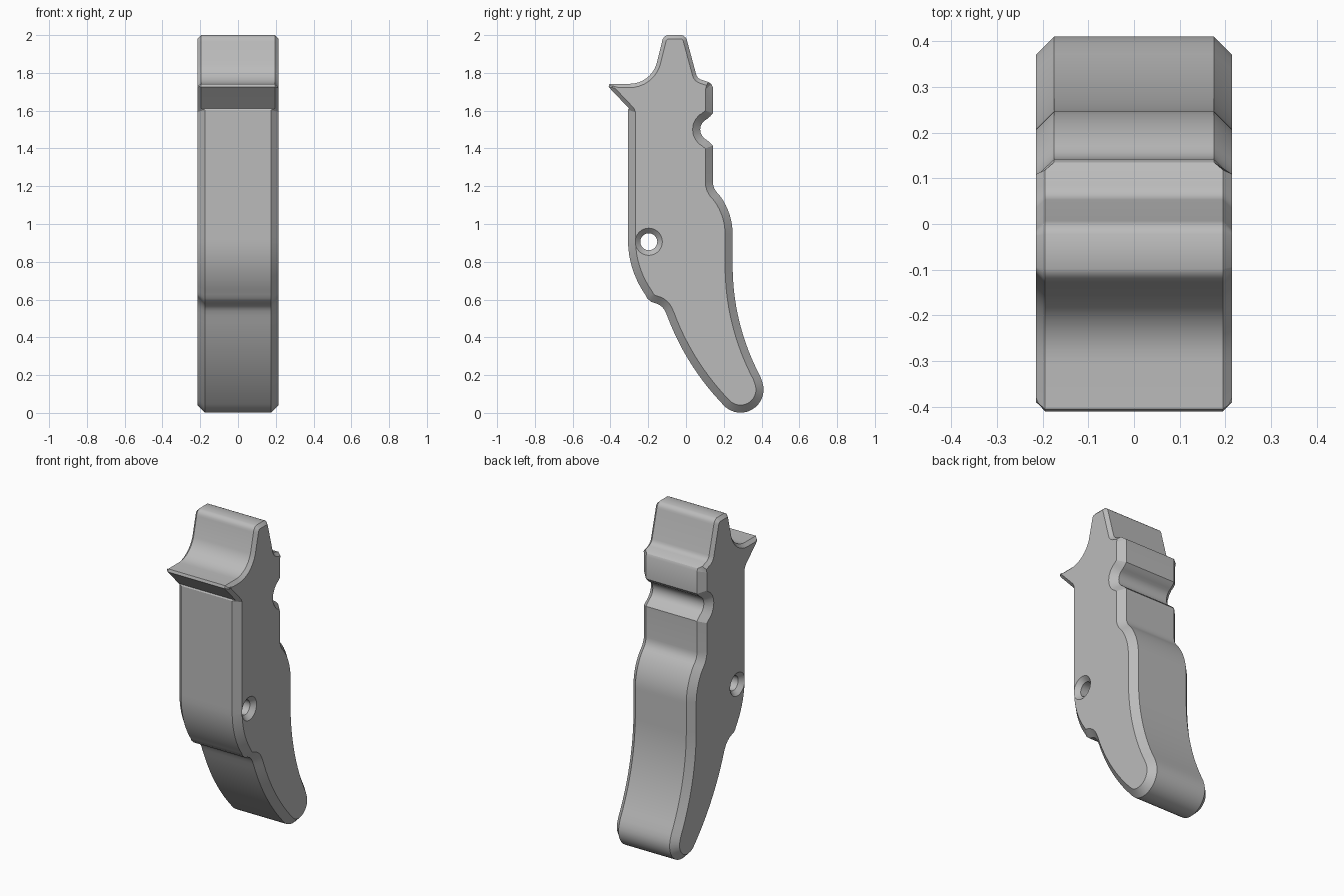
import bpy, bmesh, math
from mathutils import Vector

HALF = 0.215          # half of the plate thickness
FINE, WIDE = 0.02, 0.04   # chamfer sizes

old = bpy.data.objects.get("Cube")
if old:
    bpy.data.objects.remove(old)

grey = bpy.data.materials.new("light grey")
grey.use_nodes = True
grey.diffuse_color = (0.5, 0.5, 0.5, 1)
grey.node_tree.nodes["Principled BSDF"].inputs["Base Color"].default_value = (0.5, 0.5, 0.5, 1)


def arc(a, b, c, steps=8):
    """Points on the circle through a, b and c, from a to c."""
    a, b, c = Vector(a), Vector(b), Vector(c)
    u, v = b - a, c - a
    d = 2 * (u.x * v.y - u.y * v.x)
    m = a + Vector((v.y * u.length_squared - u.y * v.length_squared,
                    u.x * v.length_squared - v.x * u.length_squared)) / d
    r, turn = (a - m).length, math.tau
    start, mid, end = (math.atan2(*(p - m).yx) for p in (a, b, c))
    sweep = (end - start) % turn
    if (mid - start) % turn > sweep:
        sweep -= turn
    return [m + r * Vector((math.cos(start + sweep * i / steps),
                            math.sin(start + sweep * i / steps))) for i in range(steps + 1)]


# Side profile (y, z): over the head, down the back, round the toe, up the front
head = [(-0.395, 1.71), (-0.41, 1.725), (-0.405, 1.742)]
head += arc((-0.3, 1.742), (-0.205, 1.775), (-0.157, 1.845))
head += arc((-0.127, 1.965), (-0.118, 1.987), (-0.098, 2.0), 4)
head += arc((-0.022, 2.0), (-0.002, 1.987), (0.007, 1.965), 4)
head += arc((0.053, 1.795), (0.063, 1.775), (0.085, 1.763), 4)
head += [(0.118, 1.752)]

back = [(0.135, 1.74), (0.142, 1.725), (0.142, 1.585), (0.128, 1.57)]
back += arc((0.11, 1.555), (0.075, 1.5), (0.11, 1.445))
back += [(0.128, 1.43), (0.142, 1.415)]
back += arc((0.142, 1.225), (0.149, 1.19), (0.17, 1.16), 4)
back += arc((0.185, 1.142), (0.229, 1.055), (0.247, 0.95))
back += arc((0.247, 0.76), (0.292, 0.447), (0.395, 0.19), 12)
toe = arc((0.405, 0.16), (0.31, 0.003), (0.195, 0.045), 14)
front = arc((0.17, 0.072), (0.014, 0.28), (-0.1, 0.515), 12)
front += arc((-0.11, 0.538), (-0.13, 0.564), (-0.155, 0.578), 4)
front += [(-0.185, 0.588), (-0.205, 0.606)]
front += arc((-0.215, 0.625), (-0.284, 0.765), (-0.307, 0.93), 10)
front += [(-0.307, 1.604)]
neck = [(-0.302, 1.612)]

profile = [(Vector(p), w) for part, w in
           ((head, FINE), (back, WIDE), (toe, WIDE), (front, WIDE), (neck, FINE))
           for p in part]
outline = [p for p, w in profile]
widths = [w for p, w in profile]
count = len(outline)


def inset(i):
    """Mitred inward shift of one outline point."""
    p, normals = outline[i], []
    for d in (p - outline[i - 1], outline[(i + 1) % count] - p):
        normals.append(Vector((d.y, -d.x)).normalized())
    a, b = normals
    return p + (a + b) * widths[i] / max(1 + a.dot(b), 0.4)


def finish(name, bm):
    bmesh.ops.recalc_face_normals(bm, faces=bm.faces)
    mesh = bpy.data.meshes.new(name)
    bm.to_mesh(mesh)
    bm.free()
    mesh.materials.append(grey)
    ob = bpy.data.objects.new(name, mesh)
    bpy.context.collection.objects.link(ob)
    return ob


def loft(name, loops):
    """Skin a row of matching loops and cap both ends."""
    bm = bmesh.new()
    rings = [[bm.verts.new(p) for p in loop] for loop in loops]
    n = len(rings[0])
    for a, b in zip(rings, rings[1:]):
        for i in range(n):
            j = (i + 1) % n
            bm.faces.new((a[i], a[j], b[j], b[i]))
    bm.faces.new(rings[0])
    bm.faces.new(rings[-1])
    return finish(name, bm)


# Chamfered lever body
inner = [inset(i) for i in range(count)]


def side(s):
    face = [(s * HALF, *p) for p in inner]
    edge = [(s * (HALF - w), *p) for p, w in profile]
    return face, edge


left_face, left_edge = side(1)
right_face, right_edge = side(-1)
body = loft("lever_body", [left_face, left_edge, right_edge, right_face])

# Pivot hole with a countersink on each side
sections = [(-HALF - 0.01, 0.082), (-HALF + 0.027, 0.045),
            (HALF - 0.027, 0.045), (HALF + 0.01, 0.082)]
cutter = loft("pivot_hole_cutter", [
    [(x, -0.197 + r * math.cos(k * math.tau / 32), 0.906 + r * math.sin(k * math.tau / 32))
     for k in range(32)] for x, r in sections])
cutter.hide_render = True

cut = body.modifiers.new("pivot_hole", "BOOLEAN")
cut.operation = "DIFFERENCE"
cut.solver = "EXACT"
cut.object = cutter
bpy.ops.object.select_all(action="DESELECT")
bpy.context.view_layer.objects.active = body
body.select_set(True)
bpy.ops.object.modifier_apply(modifier=cut.name)
bpy.data.objects.remove(cutter)
bpy.ops.object.shade_smooth_by_angle(angle=math.radians(28))
